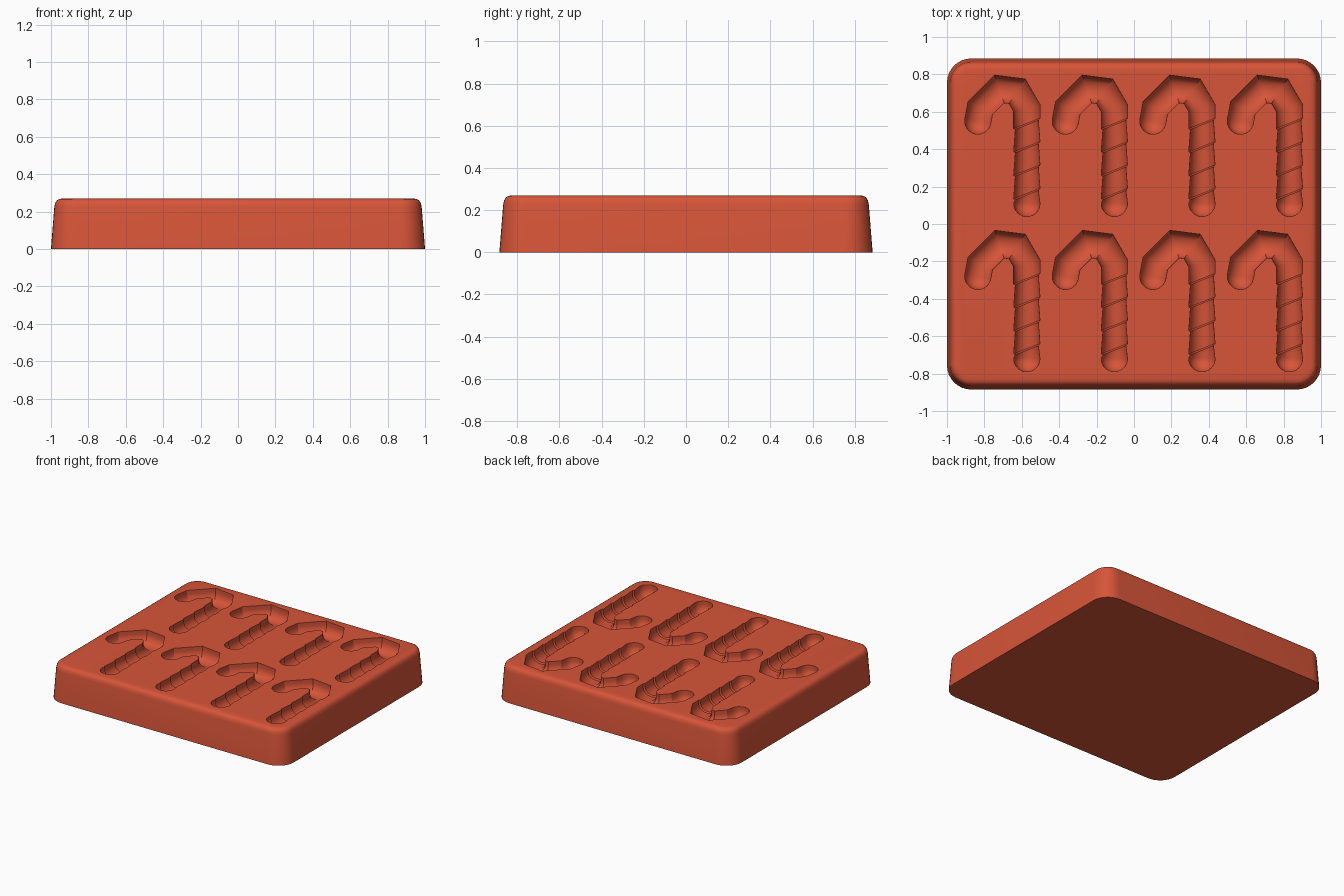
import bpy, bmesh, math
from mathutils import Vector

if "Cube" in bpy.data.objects:
    bpy.data.objects.remove(bpy.data.objects["Cube"], do_unlink=True)

HALF_X, HALF_Y, TOP = 1.0, 0.885, 0.27
RADIUS = 0.07          # groove half width
AXIS_Z = TOP - 0.025   # height of the groove centre line

red = bpy.data.materials.new("silicone_red")
red.diffuse_color = (0.68, 0.09, 0.04, 1)
red.use_nodes = True
bsdf = red.node_tree.nodes["Principled BSDF"]
bsdf.inputs["Base Color"].default_value = red.diffuse_color
bsdf.inputs["Roughness"].default_value = 0.6


def loft(bm, rings):
    """Skin a list of equal closed rings and cap both ends."""
    loops = [[bm.verts.new(p) for p in ring] for ring in rings]
    n = len(loops[0])
    for a, b in zip(loops, loops[1:]):
        for i in range(n):
            bm.faces.new((a[i], a[(i + 1) % n], b[(i + 1) % n], b[i]))
    bm.faces.new(loops[0])
    bm.faces.new(loops[-1])


def make_object(name, bm):
    bmesh.ops.recalc_face_normals(bm, faces=bm.faces)
    mesh = bpy.data.meshes.new(name)
    bm.to_mesh(mesh)
    bm.free()
    mesh.materials.append(red)
    obj = bpy.data.objects.new(name, mesh)
    bpy.context.collection.objects.link(obj)
    return obj


def rounded_rect(inset, z, corner=0.13, steps=8):
    r = corner - inset
    pts = []
    for k, (sx, sy) in enumerate([(1, 1), (-1, 1), (-1, -1), (1, -1)]):
        for i in range(steps + 1):
            a = math.pi / 2 * (k + i / steps)
            pts.append((sx * (HALF_X - corner) + r * math.cos(a),
                        sy * (HALF_Y - corner) + r * math.sin(a), z))
    return pts


def groove_ring(centre, side, width, radius):
    """U-shaped section: round floor, upright walls rising past the top."""
    pts = []
    for i in range(17):
        a = math.pi * i / 16
        u = math.cos(a)
        p = centre + side * (width * u)
        pts.append((p.x, p.y, AXIS_Z - radius * math.sin(a)))
    for u in (-1, 1):
        p = centre + side * (width * u)
        pts.append((p.x, p.y, TOP + 0.05))
    return pts


def end_cap(centre, outward, side):
    """Rings of a rounded end, from the body to the tip."""
    rings = []
    for i in range(8):
        t = math.radians(86) * i / 7
        rings.append(groove_ring(centre + outward * (RADIUS * math.sin(t)), side,
                                 RADIUS * math.cos(t), RADIUS * math.cos(t)))
    return rings


def cane_rings(offset):
    path = [Vector(p) + offset for p in
            [(-0.262, 0.55), (-0.249, 0.62), (-0.147, 0.722),
             (-0.052, 0.71), (0, 0.62), (0, 0.11)]]
    dirs = [(b - a).normalized() for a, b in zip(path, path[1:])]
    sides = [Vector((d.y, -d.x)) for d in dirs]
    # hook end, then mitred bends
    rings = end_cap(path[0], -dirs[0], sides[0])[::-1]
    for i in range(1, len(path) - 1):
        s = (sides[i - 1] + sides[i]).normalized()
        rings.append(groove_ring(path[i], s, RADIUS / s.dot(sides[i]), RADIUS))
    # slanted twist ridges along the shaft
    slant = Vector((-1, -0.4))
    for y in (0.53, 0.405, 0.28, 0.155):
        for dy, r in ((0.008, RADIUS), (0, RADIUS - 0.009)):
            rings.append(groove_ring(offset + Vector((0, y + dy)), slant, r, r))
    return rings + end_cap(path[-1], dirs[-1], sides[-1])


# tapered block with a softened top edge
bm = bmesh.new()
loft(bm, [rounded_rect(i, z) for i, z in
          [(0, 0), (0.018, 0.225), (0.022, 0.245), (0.031, 0.26),
           (0.043, 0.267), (0.06, TOP)]])
tray = make_object("mold_tray", bm)

# two rows of four cane-shaped cavities
bm = bmesh.new()
for row in (0, -0.83):
    for col in range(4):
        loft(bm, cane_rings(Vector((-0.573 + 0.468 * col, row))))
cutter = make_object("cane_cutter", bm)
cutter.hide_render = True

cut = tray.modifiers.new("cane_cavities", "BOOLEAN")
cut.operation = "DIFFERENCE"
cut.solver = "EXACT"
cut.object = cutter
for o in bpy.context.selected_objects:
    o.select_set(False)
tray.select_set(True)
bpy.context.view_layer.objects.active = tray
bpy.ops.object.modifier_apply(modifier=cut.name)
bpy.data.objects.remove(cutter, do_unlink=True)
bpy.ops.object.shade_smooth_by_angle(angle=math.radians(30))
